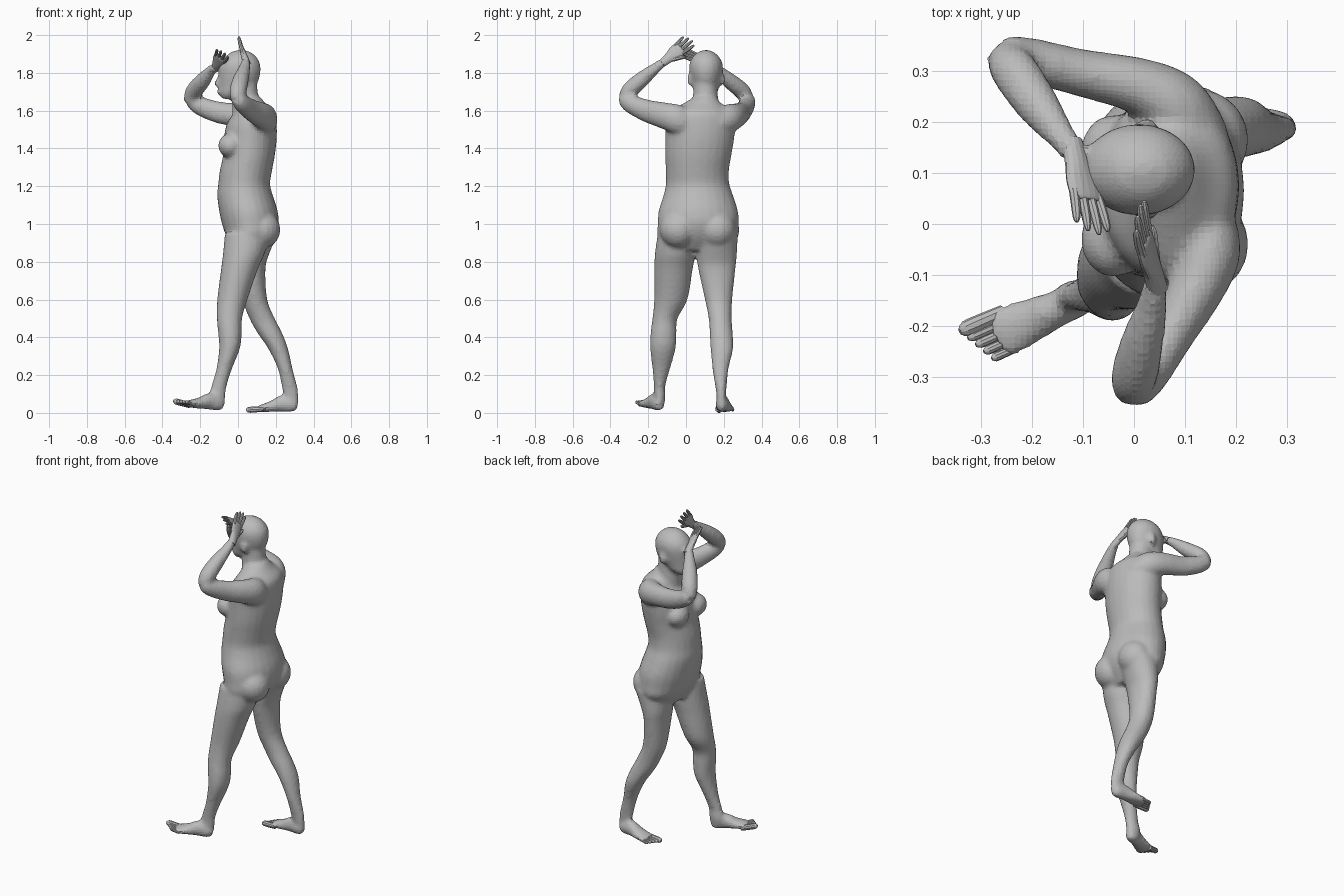
import bpy, bmesh, math
from mathutils import Vector, Matrix

cube = bpy.data.objects.get("Cube")
if cube:
    bpy.data.objects.remove(cube)

skin = bpy.data.materials.new("grey_skin")
skin.use_nodes = True
skin.diffuse_color = (0.5, 0.5, 0.5, 1)
skin.node_tree.nodes["Principled BSDF"].inputs["Base Color"].default_value = (0.5, 0.5, 0.5, 1)


def finish(bm, name):
    bmesh.ops.recalc_face_normals(bm, faces=bm.faces)
    mesh = bpy.data.meshes.new(name)
    bm.to_mesh(mesh)
    bm.free()
    mesh.materials.append(skin)
    obj = bpy.data.objects.new(name, mesh)
    bpy.context.collection.objects.link(obj)
    return obj


def refine(rows, steps):
    """Catmull-Rom interpolation of rows of numbers."""
    rows = [Vector(r) for r in rows]
    out = []
    for i in range(len(rows) - 1):
        a, b, c, d = rows[max(i - 1, 0)], rows[i], rows[i + 1], rows[min(i + 2, len(rows) - 1)]
        for s in range(steps):
            t = s / steps
            out.append(b + (c - a) * (t / 2) + (a * 2 - b * 5 + c * 4 - d) * (t * t / 2)
                       + (b * 3 - a - c * 3 + d) * (t ** 3 / 2))
    return out + [rows[-1]]


def skin_rings(bm, rings):
    loops = [[bm.verts.new(p) for p in ring] for ring in rings]
    n = len(loops[0])
    for lo, hi in zip(loops, loops[1:]):
        for i in range(n):
            bm.faces.new((lo[i], lo[(i + 1) % n], hi[(i + 1) % n], hi[i]))
    bm.faces.new(loops[0][::-1])
    bm.faces.new(loops[-1])


def stack(bm, rows, sides=24):
    """Horizontal ellipses given as height, x span, y span."""
    rings = []
    for z, xa, xb, ya, yb in refine(rows, 4):
        rings.append([((xa + xb) / 2 + (xb - xa) / 2 * math.cos(k * math.tau / sides),
                       (ya + yb) / 2 + (yb - ya) / 2 * math.sin(k * math.tau / sides), z)
                      for k in range(sides)])
    skin_rings(bm, rings)


def tube(bm, rows, up=(0, 0, 1), sides=16, steps=4):
    """Limb along a path of x, y, z, half width, half thickness."""
    rows = refine(rows, steps)
    pts = [Vector(r[:3]) for r in rows]
    rings = []
    for i, row in enumerate(rows):
        along = (pts[min(i + 1, len(pts) - 1)] - pts[max(i - 1, 0)]).normalized()
        side = along.cross(Vector(up)).normalized()
        top = side.cross(along)
        rings.append([pts[i] + side * row[3] * math.cos(k * math.tau / sides)
                      + top * row[4] * math.sin(k * math.tau / sides) for k in range(sides)])
    skin_rings(bm, rings)


def ball(bm, centre, size):
    bmesh.ops.create_uvsphere(bm, u_segments=20, v_segments=12, radius=1,
                              matrix=Matrix.Translation(centre) @ Matrix.Diagonal((*size, 1)))


body = bmesh.new()

# torso and neck
stack(body, [(.86, -.02, .14, -.1, .2), (.93, -.06, .19, -.15, .275), (1, -.085, .215, -.15, .28),
             (1.07, -.1, .21, -.145, .275), (1.15, -.11, .185, -.12, .25), (1.21, -.105, .17, -.107, .23),
             (1.28, -.097, .18, -.107, .227), (1.36, -.08, .195, -.11, .24), (1.45, -.075, .205, -.11, .255),
             (1.53, -.06, .205, -.11, .26), (1.59, -.02, .195, -.09, .24), (1.635, .0, .15, -.02, .19),
             (1.67, .02, .12, .04, .16)])
stack(body, [(1.58, -.03, .14, .02, .18), (1.66, -.03, .11, .035, .17), (1.76, -.03, .1, .04, .165)])
for y in (-.03, .14):
    ball(body, (-.04, y, 1.415), (.065, .075, .065))
for y in (-.04, .165):
    ball(body, (.125, y, .97), (.1, .1, .1))

# head, nose, lips, ears
stack(body, [(1.662, -.085, -.03, .075, .135), (1.69, -.1, .02, .05, .163), (1.73, -.103, .09, .035, .178),
             (1.78, -.103, .115, .022, .19), (1.83, -.1, .12, .016, .196), (1.87, -.082, .108, .026, .186),
             (1.905, -.045, .075, .055, .155), (1.92, -.01, .04, .09, .122)])
tube(body, [(-.094, .106, 1.785, .01, .01), (-.112, .106, 1.75, .014, .014), (-.115, .106, 1.732, .019, .014)],
     up=(1, 0, 0))
ball(body, (-.1, .106, 1.7), (.014, .026, .012))
for y in (.02, .193):
    ball(body, (.025, y, 1.765), (.022, .013, .036))

# legs
stack(body, [(.95, -.07, .17, -.15, .06), (.84, -.08, .14, -.165, .05), (.76, -.09, .105, -.168, .035),
             (.6, -.11, .05, -.168, .008), (.5, -.112, .022, -.178, -.045), (.42, -.105, .02, -.188, -.05),
             (.34, -.1, .01, -.19, -.055), (.23, -.115, -.033, -.178, -.085), (.14, -.142, -.06, -.17, -.11),
             (.08, -.155, -.068, -.17, -.108), (.02, -.14, -.08, -.16, -.12)])
stack(body, [(.95, 0, .21, .06, .275), (.84, 0, .165, .055, .27), (.76, .01, .145, .065, .262),
             (.6, .025, .155, .1, .245), (.5, .06, .195, .12, .242), (.42, .105, .235, .125, .248),
             (.34, .16, .265, .13, .25), (.23, .212, .29, .14, .225), (.12, .235, .318, .158, .214),
             (.03, .26, .32, .165, .21)])

# arms
tube(body, [(.12, .16, 1.53, .07, .07), (.08, .23, 1.56, .068, .075), (.01, .27, 1.575, .056, .065),
            (-.1, .295, 1.59, .047, .058), (-.2, .32, 1.625, .044, .05), (-.25, .33, 1.66, .04, .04)])
tube(body, [(-.255, .325, 1.645, .035, .035), (-.235, .3, 1.7, .046, .044), (-.19, .235, 1.755, .043, .042),
            (-.145, .175, 1.81, .03, .028), (-.115, .135, 1.835, .025, .021)])
tube(body, [(.12, .02, 1.52, .07, .075), (.145, -.05, 1.555, .065, .078), (.125, -.12, 1.575, .056, .07),
            (.075, -.21, 1.6, .047, .06), (.02, -.3, 1.64, .044, .048), (-.002, -.325, 1.67, .038, .038)])
tube(body, [(-.005, -.325, 1.655, .035, .035), (.0, -.3, 1.705, .046, .044), (.015, -.235, 1.765, .043, .042),
            (.036, -.155, 1.83, .03, .028), (.04, -.11, 1.865, .024, .021)])


def foot(heel, ball_at, rise, inner, name):
    """Sole from heel to ball goes into the body; toes are a separate object."""
    h, b = Vector(heel), Vector(ball_at)
    along = (b - h).normalized()
    across = Vector((-along.y, along.x, 0)).normalized() * inner
    rows = [(0, .022, .028, .03), (.15, .034, .04, .038), (.4, .036, .045, .045),
            (.7, .045, .03, .03), (1, .052, .02, .02), (1.1, .045, .015, .016)]
    tube(body, [(*(h.lerp(b, t) + Vector((0, 0, lift))), w, th) for t, w, th, lift in rows])
    toes = bmesh.new()
    for k in range(5):
        r = .0165 if k == 0 else .0115 - .0007 * k
        start = b + across * (.036 - .0185 * k) + Vector((0, 0, .016))
        out = along * (.078 - .009 * k) + Vector((0, 0, rise))
        tube(toes, [(*(start + out * t), r * s, r * s)
                    for t, s in ((-.2, .9), (.5, 1), (.85, .95), (1, .4))], sides=10, steps=2)
    finish(toes, name)


foot((-.08, -.135, .008), (-.255, -.212, .028), .012, -1, "left_toes")
foot((.31, .187, .006), (.125, .206, .004), -.004, 1, "right_toes")

# body skin: blend all overlapping parts into one surface
body_obj = finish(body, "body")
remesh = body_obj.modifiers.new("blend", "REMESH")
remesh.mode = "VOXEL"
remesh.voxel_size = .012
relax = body_obj.modifiers.new("relax", "SMOOTH")
relax.factor = .5
relax.iterations = 5


def hand(wrist, along, across, name):
    """Palm, four fingers and a thumb; across points to the thumb side."""
    w, along = Vector(wrist), Vector(along).normalized()
    across = Vector(across)
    across = (across - along * across.dot(along)).normalized()
    normal = along.cross(across)
    bm = bmesh.new()
    tube(bm, [(*(w + along * t), a, b) for t, a, b in
              ((-.03, .022, .02), (.02, .028, .018), (.06, .038, .015), (.095, .038, .012), (.104, .032, .008))],
         up=normal)
    for k in range(4):
        fan = across * (.03 - .02 * k)
        length = (.076, .086, .08, .064)[k]
        start = w + along * .09 + fan * .95
        way = (along + fan * 4).normalized()
        tube(bm, [(*(start + way * length * t - normal * .006 * t * t), .0095 * s, .0095 * s)
                  for t, s in ((-.1, 1), (.4, 1), (.85, .8), (1, .35))], up=normal, sides=8, steps=2)
    base = w + along * .025 + across * .018
    tip = base + along * .065 + across * .035
    tube(bm, [(*base.lerp(tip, t), .012 * s, .012 * s) for t, s in ((0, 1.1), (.5, 1), (.85, .85), (1, .35))],
         up=normal, sides=8, steps=2)
    finish(bm, name)


hand((.04, -.105, 1.868), (-.2, .72, .6), (.25, .6, -.75), "left_hand")
hand((-.115, .135, 1.835), (.2, -.75, .4), (.75, -.2, -.5), "right_hand")
